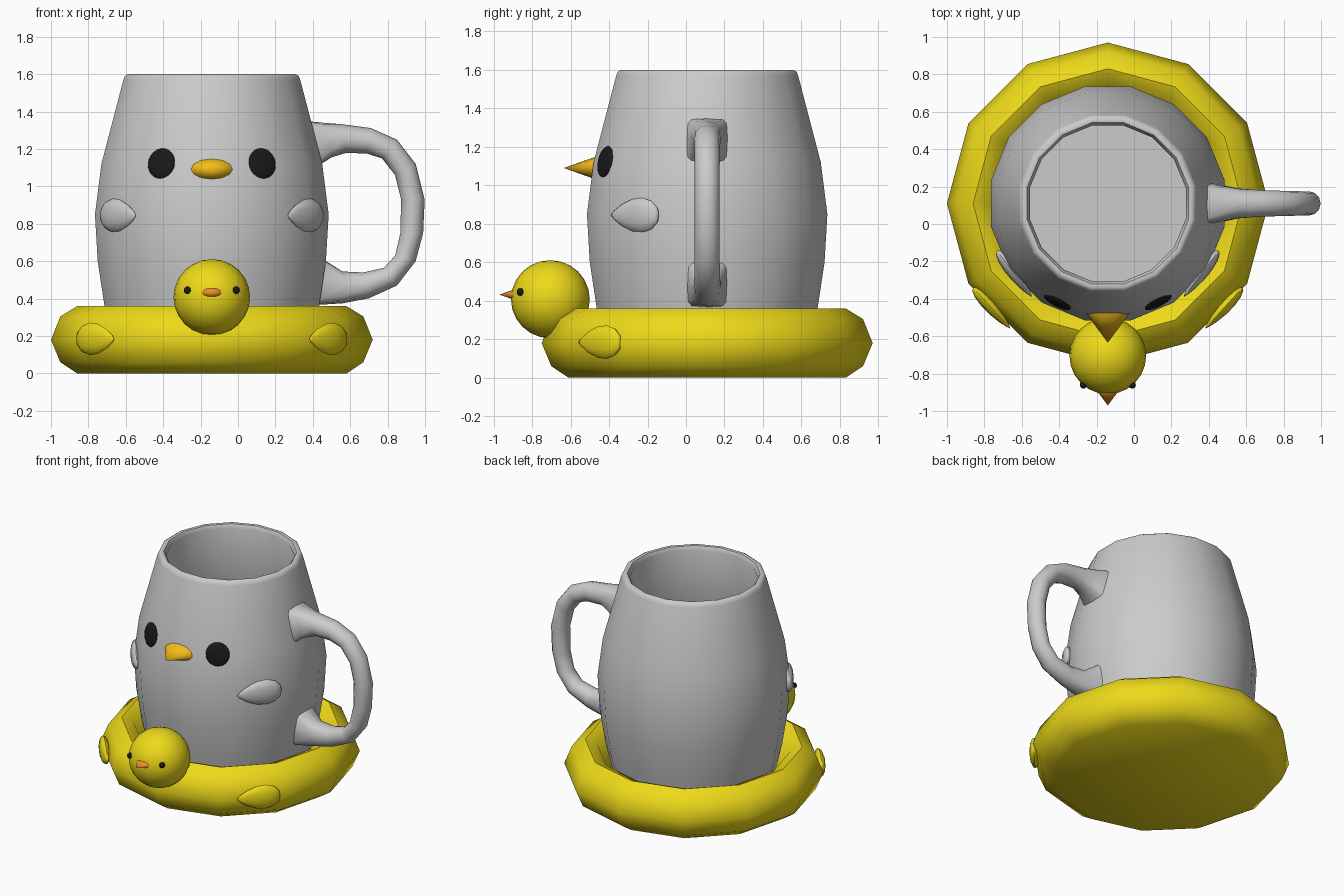
import bpy, bmesh
from math import sin, cos, pi, radians
from mathutils import Matrix, Vector

if "Cube" in bpy.data.objects:
    bpy.data.objects.remove(bpy.data.objects["Cube"])

CX, CY = -0.14, 0.11          # mug axis


def material(name, rgb):
    m = bpy.data.materials.new(name)
    m.diffuse_color = (*rgb, 1)
    m.use_nodes = True
    m.node_tree.nodes["Principled BSDF"].inputs["Base Color"].default_value = m.diffuse_color
    return m


YELLOW = material("yellow", (0.85, 0.70, 0.01))
BLACK = material("black", (0.01, 0.01, 0.01))
ORANGE = material("orange", (0.90, 0.50, 0.01))
RED = material("deep_orange", (0.85, 0.28, 0.02))


def finish(name, bm, mat=None, angle=50):
    bmesh.ops.remove_doubles(bm, verts=bm.verts, dist=1e-5)
    bmesh.ops.recalc_face_normals(bm, faces=bm.faces)
    me = bpy.data.meshes.new(name)
    bm.to_mesh(me)
    bm.free()
    me.shade_smooth()
    me.set_sharp_from_angle(angle=radians(angle))
    if mat:
        me.materials.append(mat)
    ob = bpy.data.objects.new(name, me)
    bpy.context.collection.objects.link(ob)
    return ob


def skin(rings):
    """Bridge a list of vertex-position rings into a bmesh."""
    bm = bmesh.new()
    vs = [[bm.verts.new(p) for p in r] for r in rings]
    n = len(rings[0])
    for a, b in zip(vs, vs[1:]):
        for i in range(n):
            j = (i + 1) % n
            bm.faces.new((a[i], a[j], b[j], b[i]))
    return bm


def lathe(name, profile, sides, matrix, mat=None, phase=0.0, angle=50):
    rings = [[(r * cos(2 * pi * (i + phase) / sides),
               r * sin(2 * pi * (i + phase) / sides), z) for i in range(sides)]
             for r, z in profile]
    bm = skin(rings)
    bm.transform(matrix)
    return finish(name, bm, mat, angle)


def on_side(azimuth, radius, z, s, lean=0.0):
    """Frame on the mug side: x outwards, y up, z sideways towards the front."""
    a = radians(azimuth)
    n = Vector((s * sin(a) * cos(lean), -cos(a) * cos(lean), sin(lean)))
    t = Vector((-s * cos(a), -sin(a), 0))
    u = n.cross(t) * (1 if n.cross(t).z > 0 else -1)
    m = Matrix((n, u, t)).transposed().to_4x4()
    m.translation = (CX + s * sin(a) * radius, CY - cos(a) * radius, z)
    return m


def ball(name, matrix, size, mat, segs=24):
    bm = bmesh.new()
    bmesh.ops.create_uvsphere(bm, u_segments=segs, v_segments=segs // 2, radius=1)
    bm.transform(matrix @ Matrix.Diagonal((*size, 1)))
    return finish(name, bm, mat)


axis = Matrix.Translation((CX, CY, 0))

# Mug body, 16 sides, hollow
lathe("mug_body", [(0, 0.08), (0.52, 0.08), (0.585, 0.36), (0.622, 0.6), (0.637, 0.85),
                   (0.602, 1.12), (0.482, 1.57), (0.474, 1.59), (0.458, 1.6), (0.44, 1.597),
                   (0.425, 1.57), (0.545, 1.12), (0.58, 0.85), (0.565, 0.6),
                   (0.53, 0.36), (0.46, 0.2), (0, 0.2)], 16, axis, phase=0.5)

# Swim ring, 12 sides with a closed base
lathe("swim_ring", [(0, 0), (0.72, 0), (0.81, 0.06), (0.86, 0.18), (0.81, 0.305), (0.72, 0.36),
                    (0.64, 0.325), (0.58, 0.2), (0.54, 0.12), (0, 0.12)], 12, axis, YELLOW)

# Handle: outer point, inner point, half width, squareness
sections = [
    (0.36, 1.35, 0.43, 1.11, 0.112, 0.3), (0.46, 1.34, 0.50, 1.155, 0.092, 0.6),
    (0.55, 1.333, 0.58, 1.18, 0.078, 1), (0.71, 1.312, 0.69, 1.175, 0.07, 1),
    (0.85, 1.25, 0.77, 1.15, 0.067, 1), (0.95, 1.12, 0.84, 1.06, 0.065, 1),
    (0.998, 0.93, 0.872, 0.93, 0.065, 1), (0.99, 0.75, 0.868, 0.75, 0.065, 1),
    (0.95, 0.60, 0.84, 0.63, 0.065, 1), (0.85, 0.47, 0.78, 0.565, 0.067, 1),
    (0.70, 0.402, 0.67, 0.54, 0.07, 1), (0.56, 0.375, 0.56, 0.545, 0.08, 0.8),
    (0.40, 0.365, 0.44, 0.62, 0.11, 0.3)]


def spow(v, p):
    return 0.0 if abs(v) < 1e-6 else abs(v) ** p * (1 if v > 0 else -1)


rings = []
for ox, oz, ix, iz, w, p in sections:
    ring = []
    for k in range(12):
        c, s = spow(cos(k * pi / 6), p), spow(sin(k * pi / 6), p)
        ring.append(((ox + ix) / 2 + c * (ox - ix) / 2, CY + s * w,
                     (oz + iz) / 2 + c * (oz - iz) / 2))
    rings.append(ring)
finish("mug_handle", skin(rings))

# Wings and eyes, mirrored about the mug axis
drop = [(0, -1), (0.45, -0.93), (0.82, -0.7), (1, -0.32), (0.93, 0.1), (0.62, 0.55), (0.25, 0.87), (0, 1)]
for s, side in ((1, "right"), (-1, "left")):
    lathe("mug_wing_" + side, drop, 12,
          on_side(53, 0.625, 0.845, s) @ Matrix.Diagonal((0.035, 0.09, 0.155, 1)))
    lathe("ring_wing_" + side, drop, 12,
          on_side(48, 0.835, 0.185, s) @ Matrix.Diagonal((0.035, 0.087, 0.148, 1)), YELLOW)
    ball("mug_eye_" + side, on_side(27, 0.594, 1.123, s, radians(11)),
         (0.017, 0.082, 0.08), BLACK)
    ball("chick_eye_" + side, Matrix.Translation((CX + s * 0.13, -0.86, 0.445)),
         (0.02, 0.02, 0.02), BLACK, 12)

# Chick head on the ring
ball("chick_head", Matrix.Translation((CX, -0.705, 0.408)), (0.205, 0.205, 0.203), YELLOW)


# Beaks: flattened cones pointing forwards
def beak(name, y, z, length, half_w, half_h, mat):
    m = Matrix.Translation((CX, y, z)) @ Matrix.Rotation(pi / 2, 4, 'X')
    lathe(name, [(0, 0), (1, 0), (0, 1)], 12, m @ Matrix.Diagonal((half_w, half_h, length, 1)), mat)


beak("mug_beak", -0.475, 1.09, 0.16, 0.118, 0.057, ORANGE)
beak("chick_beak", -0.89, 0.432, 0.08, 0.06, 0.028, RED)
